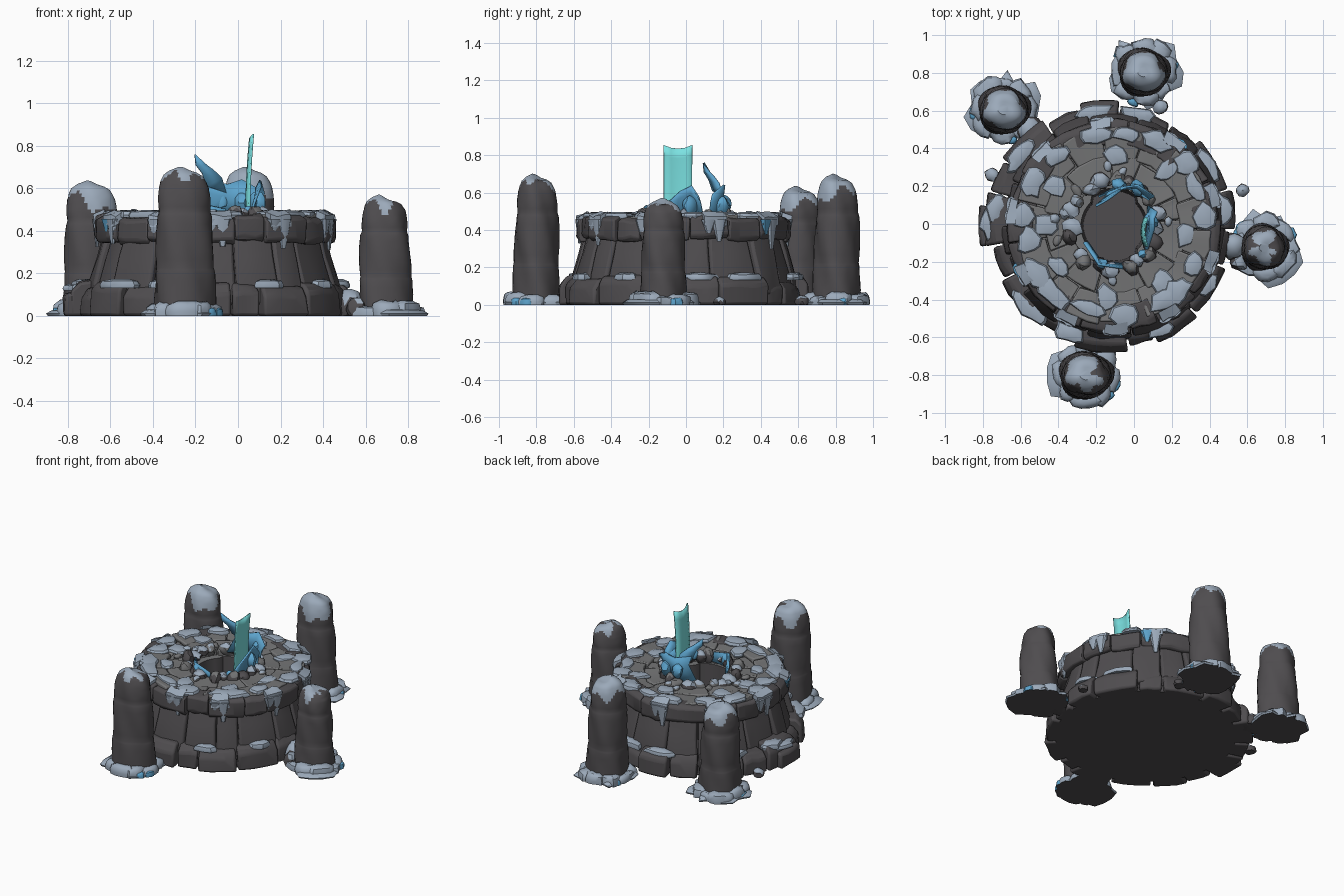
import bpy, bmesh, math, random
from mathutils import Vector, Matrix

if "Cube" in bpy.data.objects:
    bpy.data.objects.remove(bpy.data.objects["Cube"])
random.seed(7)
R = random.uniform
TAU = math.tau


def mat(name, c):
    m = bpy.data.materials.new(name)
    m.diffuse_color = (*c, 1)
    m.use_nodes = True
    m.node_tree.nodes["Principled BSDF"].inputs["Base Color"].default_value = m.diffuse_color
    return m


MATS = [mat("dark rock", (0.078, 0.073, 0.078)), mat("grey slab", (0.175, 0.177, 0.18)),
        mat("frosty snow", (0.33, 0.40, 0.49)), mat("blue ice", (0.11, 0.37, 0.61)),
        mat("teal ice", (0.20, 0.76, 0.76)), mat("deep shadow rock", (0.045, 0.042, 0.045))]
ROCK, SLAB, SNOW, BLUE, TEAL, DEEP = range(6)


def make(name, bm, bevel=0, solid=0, angle=35):
    bmesh.ops.recalc_face_normals(bm, faces=bm.faces)
    me = bpy.data.meshes.new(name)
    for f in bm.faces:
        f.smooth = True
    bm.to_mesh(me)
    bm.free()
    for m in MATS:
        me.materials.append(m)
    me.set_sharp_from_angle(angle=math.radians(angle))
    ob = bpy.data.objects.new(name, me)
    bpy.context.collection.objects.link(ob)
    if solid:
        ob.modifiers.new("thickness", 'SOLIDIFY').thickness = solid
    if bevel:
        b = ob.modifiers.new("worn_edges", 'BEVEL')
        b.width, b.segments, b.limit_method = bevel, 2, 'ANGLE'
    return ob


def polar(c, r, a):
    return c[0] + r * math.cos(a), c[1] + r * math.sin(a)


def arc_block(bm, c, a0, a1, prof, mi, jit=0.007, n=3):
    """Wedge stone: closed (r, z) profile swept from a0 to a1."""
    rows = []
    for i in range(n + 1):
        a = a0 + (a1 - a0) * i / n
        rows.append([bm.verts.new((*polar(c, r + R(-jit, jit), a + R(-jit, jit)), z if z < 0.01 else z + R(-jit, jit)))
                     for r, z in prof])
    k = len(prof)
    faces = [bm.faces.new(rows[0]), bm.faces.new(rows[-1])]
    for p, q in zip(rows, rows[1:]):
        faces += [bm.faces.new((p[j], p[(j + 1) % k], q[(j + 1) % k], q[j])) for j in range(k)]
    for f in faces:
        f.material_index = mi


def stone_ring(bm, c, count, prof, mi, dr=0.02, dz=0.015, gap=0.02):
    """Ring of uneven wedge stones, each pushed in/out and up/down a little."""
    cuts = [(i + R(-0.28, 0.28)) * TAU / count for i in range(count)]
    cuts.append(cuts[0] + TAU)
    for a0, a1 in zip(cuts, cuts[1:]):
        o, h = R(-dr, dr), R(-dz, dz)
        p = [(r + o, z if z < 0.01 else z + h) for r, z in prof]
        arc_block(bm, c, a0 + gap / 2, a1 - gap / 2, p, mi)


def blob(bm, loc, rx, ry, h, mi, rot=0, n=11, under=None):
    """Ragged flat-bottomed mound or patch."""
    k = [R(0.68, 1.1) for _ in range(n)]
    rings = []
    for s, t in ((0.96, 0), (1, 0.35), (0.88, 0.8), (0.5, 1)):
        ring = []
        for i in range(n):
            a = TAU * i / n
            v = Matrix.Rotation(rot, 3, 'Z') @ Vector((rx * s * k[i] * math.cos(a), ry * s * k[i] * math.sin(a), 0))
            ring.append(bm.verts.new((loc[0] + v.x, loc[1] + v.y, loc[2] + h * t * R(0.88, 1.05))))
        rings.append(ring)
    fs = [bm.faces.new(rings[0]), bm.faces.new(rings[-1])]
    for p, q in zip(rings, rings[1:]):
        fs += [bm.faces.new((p[j], p[(j + 1) % n], q[(j + 1) % n], q[j])) for j in range(n)]
    for f in fs:
        f.material_index = mi
    if under is not None:
        fs[0].material_index = under


def rock(bm, loc, size, mi, top=None):
    """Chipped boulder, optionally with a snowy top."""
    m = Matrix.Translation(loc) @ Matrix.Rotation(R(0, TAU), 4, 'Z') @ Matrix.Diagonal((*size, 1))
    vs = bmesh.ops.create_icosphere(bm, subdivisions=2, radius=1, matrix=m)['verts']
    cen = Vector(loc)
    for v in vs:
        v.co = cen + (v.co - cen) * R(0.85, 1.12)
        v.co.z = max(v.co.z, 0)
    for f in {f for v in vs for f in v.link_faces}:
        f.normal_update()
        f.material_index = top if top is not None and f.normal.z > 0.5 else mi


def sheet(bm, rows, mi):
    vs = [[bm.verts.new(p) for p in r] for r in rows]
    for p, q in zip(vs, vs[1:]):
        for j in range(len(p) - 1):
            bm.faces.new((p[j], p[j + 1], q[j + 1], q[j])).material_index = mi


C, CB = (-0.105, -0.01), (-0.13, -0.01)

# hollow core with the central shaft
bm = bmesh.new()
prof = [(0.58, 0), (0.56, 0.12), (0.48, 0.36), (0.46, 0.425), (0.2, 0.425), (0.185, 0.03)]
N = 40
rows = [[bm.verts.new((*polar(C, r * (0.88 if i > 3 and abs(math.cos(TAU * j / N)) > 0.6 else 1), TAU * j / N), z))
         for j in range(N)] for i, (r, z) in enumerate(prof)]
for i, (p, q) in enumerate(zip(rows, rows[1:])):
    for j in range(N):
        bm.faces.new((p[j], p[(j + 1) % N], q[(j + 1) % N], q[j])).material_index = (ROCK, ROCK, ROCK, SLAB, ROCK)[i]
bm.faces.new(rows[0])
bm.faces.new(rows[-1])
make("hollow_core", bm)

# foundation stones, wall staves, overhanging rim and paving
bm = bmesh.new()
stone_ring(bm, CB, 17, [(0.50, 0), (0.65, 0), (0.645, 0.10), (0.61, 0.145), (0.50, 0.155)], ROCK, 0.025, 0.02)
arc_block(bm, CB, 2.98, 3.3, [(0.55, 0), (0.695, 0), (0.69, 0.1), (0.55, 0.14)], ROCK)
make("foundation_stones", bm, 0.014)
bm = bmesh.new()
stone_ring(bm, C, 18, [(0.48, 0.05), (0.60, 0.05), (0.588, 0.16), (0.552, 0.28), (0.525, 0.38), (0.42, 0.38)],
           ROCK, 0.014, 0.005, 0.01)
make("wall_staves", bm, 0.014)
bm = bmesh.new()
stone_ring(bm, C, 17, [(0.43, 0.355), (0.55, 0.345), (0.564, 0.37), (0.56, 0.455), (0.53, 0.472), (0.43, 0.468)],
           ROCK, 0.01, 0.012, 0.012)
make("rim_stones", bm, 0.012)
bm = bmesh.new()
stone_ring(bm, C, 15, [(0.36, 0.41), (0.52, 0.41), (0.515, 0.478), (0.36, 0.466)], SLAB, 0.012, 0.006, 0.015)
stone_ring(bm, C, 11, [(0.22, 0.41), (0.37, 0.41), (0.37, 0.46), (0.22, 0.464)], SLAB, 0.012, 0.006, 0.015)
make("paving_slabs", bm, 0.008)

# rubble around the shaft mouth
bm = bmesh.new()
for i in range(20):
    a = TAU * i / 20 + R(-0.1, 0.1)
    x, y = polar(C, R(0.215, 0.25), a)
    rock(bm, (x, y, 0.465), (R(0.035, 0.06), R(0.035, 0.05), R(0.03, 0.055)), random.choice((ROCK, ROCK, SLAB)),
         random.choice((None, SNOW, SNOW, SLAB)))
for i in range(8):
    x, y = polar(C, R(0.27, 0.32), R(0, TAU))
    rock(bm, (x, y, 0.468), (R(0.025, 0.04), R(0.02, 0.03), R(0.015, 0.025)), SLAB, random.choice((None, SNOW)))
make("shaft_rubble", bm)

# snow patches on paving, rim and foundation
bm = bmesh.new()
for i in range(17):
    a = TAU * i / 17 + R(-0.12, 0.12)
    x, y = polar(C, R(0.46, 0.505), a)
    blob(bm, (x, y, 0.462), R(0.045, 0.072), R(0.07, 0.12), 0.034, SNOW, a, random.choice((8, 9, 12)))
for i in range(8):
    a = TAU * i / 8 + R(-0.2, 0.2)
    x, y = polar(C, R(0.35, 0.41), a)
    blob(bm, (x, y, 0.455), R(0.045, 0.09), R(0.05, 0.10), 0.03, SNOW, a, random.choice((7, 9, 12)))
for i in range(10):
    a = TAU * i / 10 + R(-0.2, 0.2)
    x, y = polar(CB, 0.605, a)
    blob(bm, (x, y, 0.132), 0.055, R(0.07, 0.13), 0.04, SNOW, a)
blob(bm, (-0.77, 0.01, 0.12), 0.055, 0.10, 0.03, SNOW)
make("snow_patches", bm)

# frozen drips hanging over the rim: broad tongues under a snow lip
bm = bmesh.new()
for a in (-2.65, -2.05, -1.55, -1.0, -0.35, 0.3, 0.95, 1.7, 2.35, 3.0):
    w = R(0.09, 0.13)
    arc_block(bm, C, a - w, a + w, [(0.52, 0.44), (0.572, 0.425), (0.572, 0.472), (0.52, 0.495)], SNOW)
    for t in (-0.55, 0.35):
        ln = R(0.06, 0.09) if t < 0 else R(0.11, 0.17)
        x, y = polar(C, 0.56, a + w * t)
        m = Matrix.Translation((x, y, 0.455 - ln / 2)) @ Matrix.Rotation(a, 4, 'Z') @ Matrix.Diagonal((0.55, 1, 1, 1))
        vs = bmesh.ops.create_cone(bm, cap_ends=True, segments=8, radius1=0.012, radius2=0.042, depth=ln,
                                   matrix=m)['verts']
        mi = BLUE if a in (-2.65, 0.95) and t < 0 else SNOW
        for f in {f for v in vs for f in v.link_faces}:
            f.material_index = mi
make("rim_icicles", bm)


# standing stones: snow line is tilted by `lean` towards direction `toward`
def pillar(name, cx, cy, rx, ry, h, line, lean=0, toward=0):
    bm = bmesh.new()
    n, ph = 40, R(0, TAU)
    key = [(1.0, 0), (1.0, 0.06), (0.98, 0.18), (0.95, 0.3), (0.92, 0.33), (0.93, 0.45), (0.91, 0.58), (0.88, 0.68),
           (0.83, 0.72), (0.84, 0.78), (0.82, 0.83), (0.78, 0.88), (0.72, 0.92), (0.62, 0.96), (0.45, 0.985), (0.2, 1)]
    prof = [key[0]]
    for p, q in zip(key, key[1:]):
        prof += [((p[0] + q[0]) / 2, (p[1] + q[1]) / 2), q]
    rows = []
    for s, t in prof:
        row = []
        for j in range(n):
            a = TAU * j / n
            k = s * (1 + 0.05 * math.sin(3 * a + ph + 3 * t) + 0.03 * math.sin(5 * a - ph + 11 * t) + R(-0.008, 0.008))
            z = h * t - (0.02 * (1 - s) * math.sin(a + ph) if t > 0.9 else 0)
            row.append(bm.verts.new((cx + rx * k * math.cos(a), cy + ry * k * math.sin(a), z)))
        rows.append(row)
    fs = [bm.faces.new(rows[0]), bm.faces.new(rows[-1])]
    for p, q in zip(rows, rows[1:]):
        fs += [bm.faces.new((p[j], p[(j + 1) % n], q[(j + 1) % n], q[j])) for j in range(n)]
    for f in fs:
        c = f.calc_center_median()
        a = math.atan2(c.y - cy, c.x - cx)
        edge = line + 0.03 * math.sin(2 * a + ph) + 0.022 * math.sin(5 * a) - lean * math.cos(a - toward)
        f.material_index = SNOW if c.z > edge or f is fs[1] else ROCK
    make(name, bm)
    # snow drift around the foot
    bm = bmesh.new()
    blob(bm, (cx, cy, 0), 0.205, 0.2, 0.035, SNOW, n=17, under=ROCK)
    for i in range(8):
        a = TAU * i / 8 + R(-0.15, 0.15)
        x, y = polar((cx, cy), 0.13, a)
        blob(bm, (x, y, 0), R(0.05, 0.07), R(0.07, 0.10), R(0.045, 0.075), SNOW, a, under=ROCK)
    for i in range(3):
        a = R(0, TAU)
        x, y = polar((cx, cy), 0.165, a)
        blob(bm, (x, y, 0), 0.025, 0.04, 0.038, BLUE, a, under=ROCK)
    make(name + "_snow_drift", bm, angle=50)


pillar("front_pillar", -0.255, -0.80, 0.145, 0.128, 0.685, 0.635, 0.04, 2.2)
pillar("left_pillar", -0.69, 0.605, 0.14, 0.13, 0.62, 0.54, 0.02, -0.5)
pillar("back_pillar", 0.05, 0.805, 0.138, 0.13, 0.685, 0.59, 0.02, -1.2)
pillar("right_pillar", 0.69, -0.125, 0.128, 0.125, 0.555, 0.53)

# loose stones on the ground
bm = bmesh.new()
for x, y, s, h in ((0.575, 0.18, 0.035, 0.03), (-0.75, 0.26, 0.04, 0.035), (0.14, 0.62, 0.04, 0.035),
                   (0.53, -0.12, 0.07, 0.09), (0.56, -0.2, 0.05, 0.06), (-0.55, 0.5, 0.07, 0.07)):
    rock(bm, (x, y, h * 0.5), (s, s, h), ROCK, SNOW)
make("loose_stones", bm)

# tall teal ice sheet
bm = bmesh.new()
rows = []
for i in range(8):
    t = i / 7
    rows.append([(0.05 + 0.018 * t * t - 0.016 * (1 - u * u), -0.043 + 0.076 * u * (1 + 0.1 * (t - 0.5) ** 2),
                  0.47 + t * (0.365 + 0.02 * u * u)) for u in (-1, -0.5, 0, 0.5, 1)])
sheet(bm, rows, TEAL)
make("tall_ice_sheet", bm, solid=0.008)

# curled blue ice around the shaft mouth, with a hooked crest on the left
bm = bmesh.new()
sheet(bm, [[(-0.19, 0.15, 0.47), (-0.1, 0.2, 0.47), (0, 0.19, 0.47), (0.08, 0.13, 0.47)],
           [(-0.14, 0.17, 0.58), (-0.07, 0.2, 0.56), (0.01, 0.2, 0.57), (0.09, 0.14, 0.55)],
           [(-0.15, 0.15, 0.64), (-0.05, 0.2, 0.62), (0.02, 0.21, 0.64), (0.11, 0.15, 0.59)]], BLUE)
sheet(bm, [[(-0.15, 0.15, 0.61), (-0.06, 0.2, 0.58)], [(-0.17, 0.13, 0.67), (-0.08, 0.18, 0.65)],
           [(-0.20, 0.105, 0.71), (-0.12, 0.15, 0.69)], [(-0.205, 0.10, 0.76), (-0.15, 0.13, 0.71)]], BLUE)
sheet(bm, [[(0.07, 0.1, 0.45), (0.07, 0.02, 0.45), (0.06, -0.06, 0.45), (0.05, -0.16, 0.45)],
           [(0.10, 0.08, 0.55), (0.08, 0.03, 0.60), (0.08, -0.04, 0.57), (0.06, -0.14, 0.5)],
           [(0.12, 0.07, 0.58), (0.10, 0.03, 0.64), (0.10, -0.03, 0.61), (0.07, -0.12, 0.53)]], BLUE)
sheet(bm, [[(-0.25, -0.1, 0.44), (-0.18, -0.2, 0.44), (-0.06, -0.22, 0.44)],
           [(-0.27, -0.1, 0.50), (-0.19, -0.22, 0.53), (-0.06, -0.24, 0.50)]], BLUE)
make("curled_blue_ice", bm, solid=0.012, angle=60)
bm = bmesh.new()
for x, y, z, s in ((0.09, 0.02, 0.53, 0.045), (0.02, 0.19, 0.53, 0.045), (-0.08, 0.21, 0.54, 0.04),
                   (0.05, -0.16, 0.48, 0.03), (-0.17, -0.21, 0.48, 0.035), (-0.02, -0.23, 0.48, 0.03)):
    rock(bm, (x, y, z), (s, s * 0.8, s * 1.2), BLUE)
make("blue_ice_chunks", bm)
